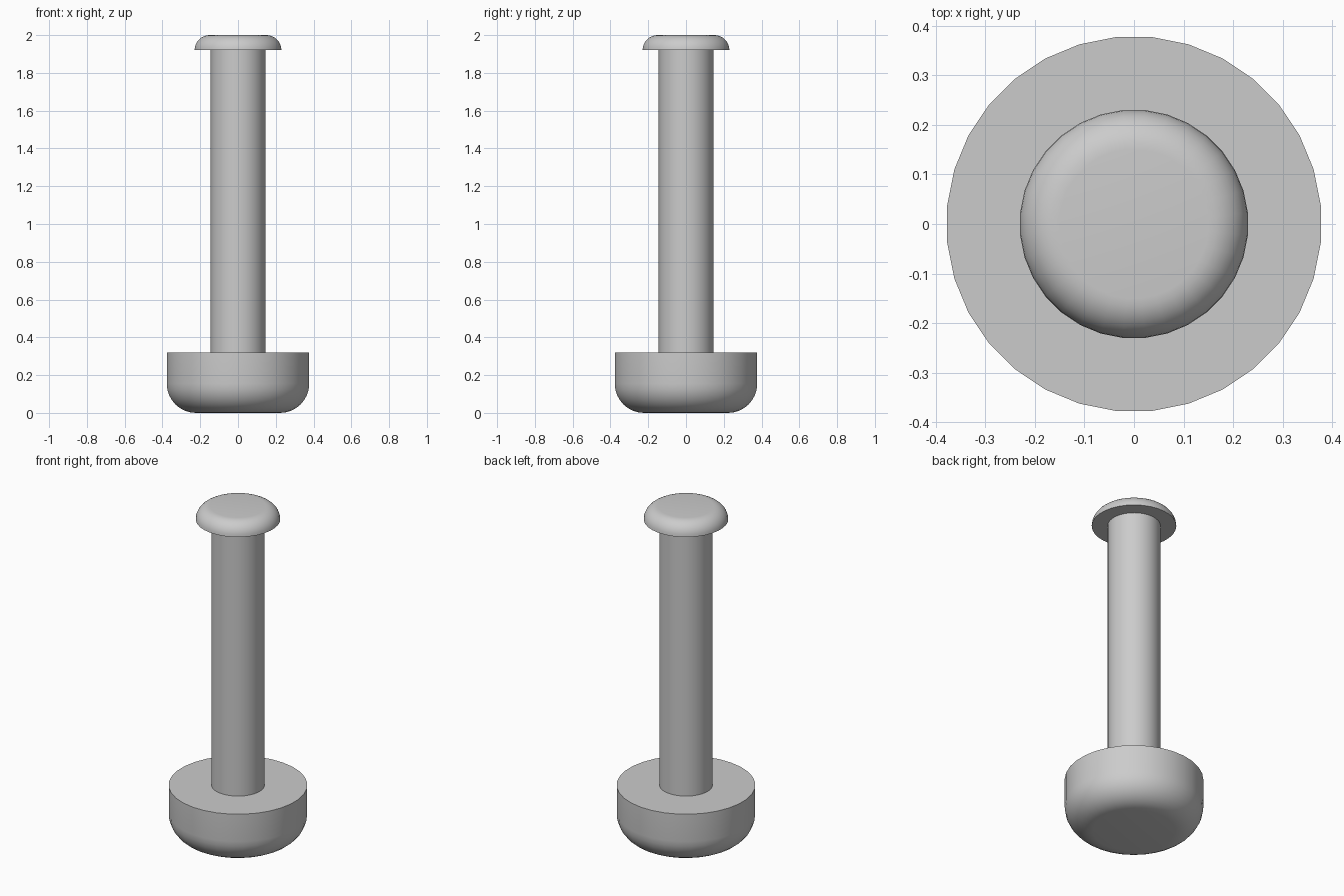
import bpy, bmesh
from math import sin, cos, pi, radians

SIDES = 32

if "Cube" in bpy.data.objects:
    bpy.data.objects.remove(bpy.data.objects["Cube"])

grey = bpy.data.materials.new("light_grey")
grey.use_nodes = True
grey.diffuse_color = (0.6, 0.6, 0.6, 1)
grey.node_tree.nodes["Principled BSDF"].inputs["Base Color"].default_value = (0.6, 0.6, 0.6, 1)


def quarter(radius, z, width, height, steps=8):
    """Rounded edge from the outer wall at z in to the flat end."""
    return [(radius - width + width * cos(pi / 2 * i / steps),
             z + height * sin(pi / 2 * i / steps)) for i in range(steps + 1)]


def lathe(name, profile):
    """Turn a bottom-to-top profile of (radius, z) and cap both ends."""
    bm = bmesh.new()
    rings = []
    for r, z in profile:
        angles = [2 * pi * (i + 0.5) / SIDES for i in range(SIDES)]
        rings.append([bm.verts.new((r * cos(a), r * sin(a), z)) for a in angles])
    for low, high in zip(rings, rings[1:]):
        for i in range(SIDES):
            j = (i + 1) % SIDES
            bm.faces.new((low[i], low[j], high[j], high[i]))
    bm.faces.new(rings[0][::-1])
    bm.faces.new(rings[-1])
    mesh = bpy.data.meshes.new(name)
    bm.to_mesh(mesh)
    bm.free()
    mesh.materials.append(grey)
    obj = bpy.data.objects.new(name, mesh)
    bpy.context.collection.objects.link(obj)
    bpy.ops.object.select_all(action='DESELECT')
    obj.select_set(True)
    bpy.context.view_layer.objects.active = obj
    bpy.ops.object.shade_smooth_by_angle(angle=radians(30))
    return obj


# Heavy base with a rounded lower edge and a flat top
lathe("base", quarter(0.379, 0.155, 0.155, -0.155)[::-1] + [(0.379, 0.32)])

# Straight shaft, sunk slightly into both ends
lathe("shaft", [(0.145, 0.3), (0.145, 1.94)])

# Flat-bottomed head with a rounded upper edge
lathe("head", quarter(0.231, 1.92, 0.08, 0.08))
